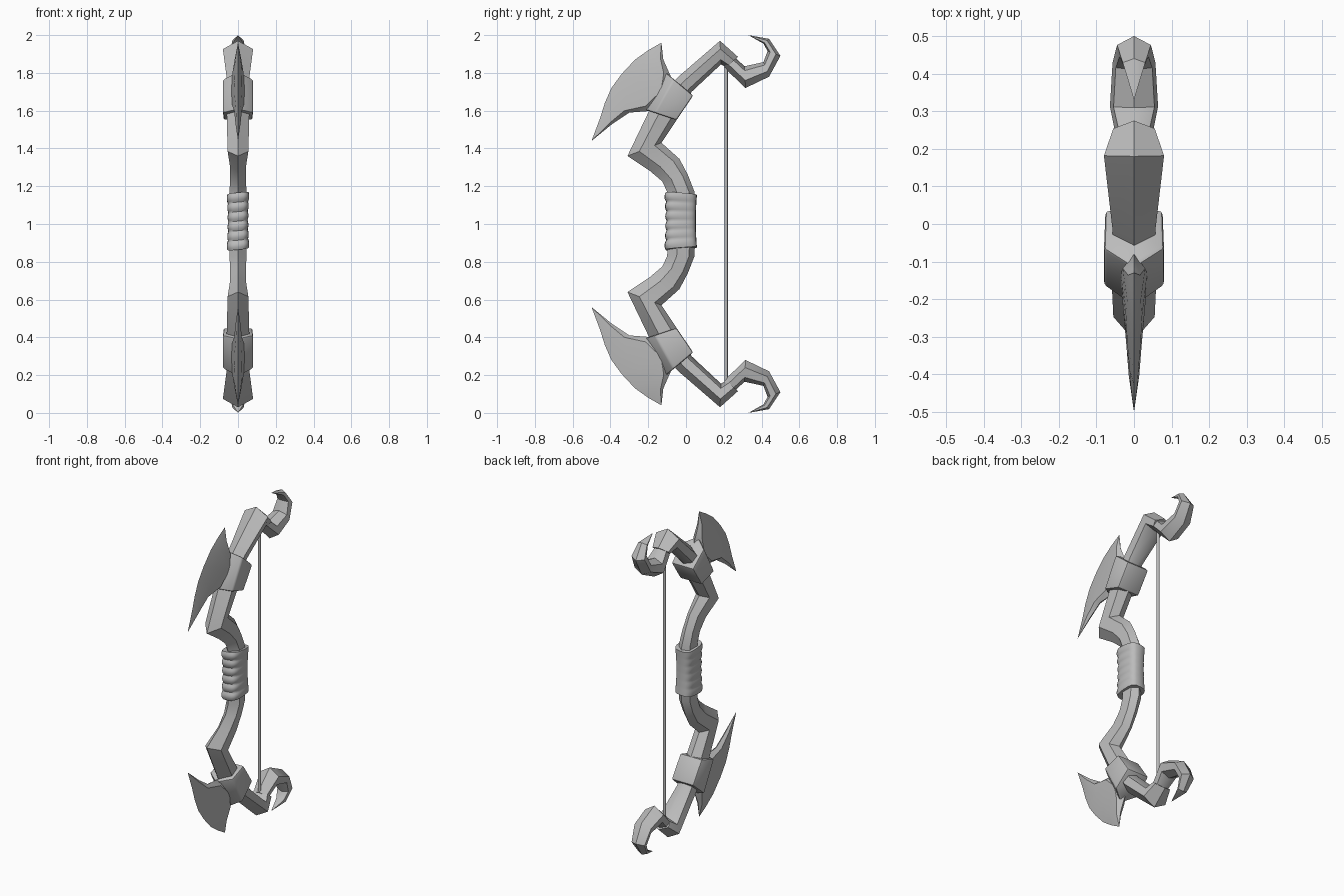
import bpy, bmesh, math
from mathutils import Vector

if "Cube" in bpy.data.objects:
    bpy.data.objects.remove(bpy.data.objects["Cube"])

grey = bpy.data.materials.new("plain grey")
grey.use_nodes = True
grey.diffuse_color = (0.5, 0.5, 0.5, 1)
grey.node_tree.nodes["Principled BSDF"].inputs["Base Color"].default_value = (0.5, 0.5, 0.5, 1)

# Cross-sections: (sideways fraction, fraction from outer edge to inner edge)
RIDGED = [(0, 0), (1, 0.35), (0.85, 0.8), (0, 1), (-0.85, 0.8), (-1, 0.35)]
COLLAR = [(0.12, 0), (1, 0.3), (0.95, 1), (-0.95, 1), (-1, 0.3), (-0.12, 0)]
BLADE = [(0, 0), (0.6, 0.35), (1, 0.8), (0, 1), (-1, 0.8), (-0.6, 0.35)]


def loft(name, stations, section, bevel=0, angle=35, flip=False):
    """Skin a section along stations of (outer yz, inner yz, half width)."""
    bm = bmesh.new()
    rings = []
    for outer, inner, width in stations:
        o, i = Vector((0, *outer)), Vector((0, *inner))
        ring = []
        for side, depth in section:
            p = o.lerp(i, depth)
            p.x = side * width
            if flip:
                p.z = 2 - p.z
            ring.append(bm.verts.new(p))
        rings.append(ring)
    n = len(section)
    for a, b in zip(rings, rings[1:]):
        for k in range(n):
            bm.faces.new((a[k], a[(k + 1) % n], b[(k + 1) % n], b[k]))
    bm.faces.new(rings[0])
    bm.faces.new(rings[-1])
    bmesh.ops.remove_doubles(bm, verts=bm.verts, dist=0.0005)
    bmesh.ops.recalc_face_normals(bm, faces=bm.faces)
    mesh = bpy.data.meshes.new(name)
    bm.to_mesh(mesh)
    bm.free()
    obj = bpy.data.objects.new(name, mesh)
    bpy.context.collection.objects.link(obj)
    finish(obj, angle, bevel)
    return obj


def finish(obj, angle, bevel=0):
    obj.data.materials.append(grey)
    bpy.ops.object.select_all(action='DESELECT')
    obj.select_set(True)
    bpy.context.view_layer.objects.active = obj
    if bevel:
        mod = obj.modifiers.new("soft edges", 'BEVEL')
        mod.width = bevel
        mod.segments = 2
        mod.limit_method = 'ANGLE'
        bpy.ops.object.modifier_apply(modifier=mod.name)
    bpy.ops.object.shade_smooth_by_angle(angle=math.radians(angle))


# Stations of the upper half; the lower half is its mirror
limb = [
    ((-0.09, 1.00), (0.05, 1.00), 0.045),
    ((-0.10, 1.17), (0.045, 1.17), 0.045),
    ((-0.125, 1.225), (0.01, 1.26), 0.042),
    ((-0.19, 1.28), (-0.035, 1.345), 0.042),
    ((-0.31, 1.36), (-0.13, 1.43), 0.055),
    ((-0.19, 1.61), (-0.05, 1.55), 0.06),
    ((-0.04, 1.78), (0.03, 1.70), 0.057),
    ((0.18, 1.97), (0.185, 1.845), 0.08),
    ((0.275, 1.885), (0.215, 1.83), 0.055),
]
hook = [
    ((0.20, 1.83), (0.25, 1.89), 0.045),
    ((0.315, 1.72), (0.31, 1.835), 0.064),
    ((0.44, 1.78), (0.41, 1.857), 0.057),
    ((0.50, 1.89), (0.432, 1.915), 0.045),
    ((0.44, 1.98), (0.41, 1.955), 0.03),
    ((0.33, 2.0), (0.33, 2.0), 0),
]
collar = [
    ((-0.215, 1.605), (-0.05, 1.55), 0.08),
    ((-0.11, 1.805), (0.038, 1.68), 0.08),
]
blade = [
    ((-0.13, 1.96), (-0.13, 1.96), 0),
    ((-0.20, 1.92), (-0.12, 1.87), 0.016),
    ((-0.27, 1.87), (-0.08, 1.78), 0.03),
    ((-0.34, 1.795), (-0.08, 1.68), 0.035),
    ((-0.395, 1.72), (-0.17, 1.60), 0.03),
    ((-0.43, 1.64), (-0.30, 1.59), 0.02),
    ((-0.455, 1.56), (-0.39, 1.53), 0.014),
    ((-0.50, 1.44), (-0.50, 1.44), 0),
]
for prefix, flip in (("upper", False), ("lower", True)):
    loft(prefix + "_limb", limb, RIDGED, flip=flip, angle=40)
    loft(prefix + "_hook", hook, RIDGED, flip=flip, angle=40)
    loft(prefix + "_collar", collar, COLLAR, bevel=0.012, flip=flip)
    loft(prefix + "_blade", blade, BLADE, flip=flip)

# Wrapped grip: rounded rings, bulging band by band and tilted sideways
bm = bmesh.new()
SIDES, BANDS, STEPS = 20, 6, 6
rows = []
for r in range(BANDS * STEPS + 1):
    t = r / (BANDS * STEPS)
    bulge = abs(math.sin(math.pi * BANDS * t))
    flare = (2 * t - 1) ** 2
    row = []
    for s in range(SIDES):
        a = math.tau * s / SIDES
        c, d = math.cos(a), math.sin(a)
        front = 0.5 - 0.5 * d
        grow = 0.004 + 0.008 * bulge * front + 0.006 * flare
        # Squarish oval
        x = math.copysign(abs(c) ** 0.65, c) * (0.047 + grow)
        y = math.copysign(abs(d) ** 0.65, d) * (0.073 + grow) - 0.025
        z = 0.87 + 0.29 * t + 0.1 * x - 0.08 * (y + 0.025) * (2 * t - 1)
        row.append(bm.verts.new((x, y, z)))
    rows.append(row)
for a, b in zip(rows, rows[1:]):
    for k in range(SIDES):
        bm.faces.new((a[k], a[(k + 1) % SIDES], b[(k + 1) % SIDES], b[k]))
bm.faces.new(rows[0])
bm.faces.new(rows[-1])
bmesh.ops.recalc_face_normals(bm, faces=bm.faces)
mesh = bpy.data.meshes.new("wrapped_grip")
bm.to_mesh(mesh)
bm.free()
grip = bpy.data.objects.new("wrapped_grip", mesh)
bpy.context.collection.objects.link(grip)
finish(grip, 50)

# Bowstring
bpy.ops.mesh.primitive_cylinder_add(vertices=8, radius=0.009, depth=1.68, location=(0, 0.213, 1))
string = bpy.context.object
string.name = "bowstring"
finish(string, 50)
